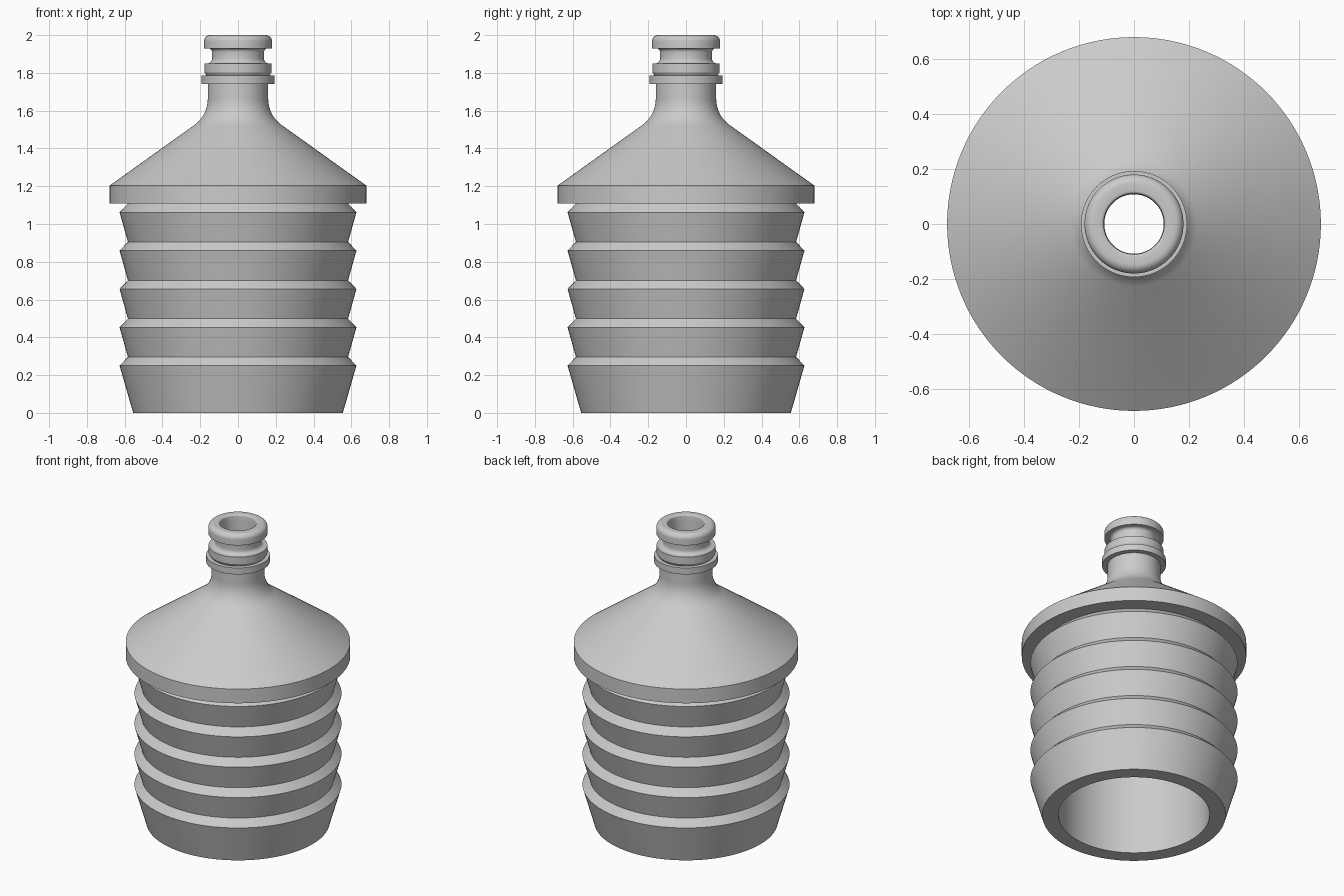
import bpy, bmesh, math

cube = bpy.data.objects.get("Cube")
if cube:
    bpy.data.objects.remove(cube, do_unlink=True)

SEGMENTS = 128


def arc(r, z, radius, start, end, steps=8):
    """Points (r, z) along an arc, angles in degrees."""
    pts = []
    for i in range(steps + 1):
        a = math.radians(start + (end - start) * i / steps)
        pts.append((r + radius * math.cos(a), z + radius * math.sin(a)))
    return pts


def lathe(name, profile, material):
    """Revolve a closed (r, z) profile around the z axis."""
    bm = bmesh.new()
    rings = []
    for r, z in profile:
        ring = []
        for i in range(SEGMENTS):
            a = math.tau * i / SEGMENTS
            ring.append(bm.verts.new((r * math.cos(a), r * math.sin(a), z)))
        rings.append(ring)
    for k, low in enumerate(rings):
        high = rings[(k + 1) % len(rings)]
        for i in range(SEGMENTS):
            j = (i + 1) % SEGMENTS
            bm.faces.new((low[i], low[j], high[j], high[i]))
    bmesh.ops.recalc_face_normals(bm, faces=bm.faces)
    mesh = bpy.data.meshes.new(name)
    bm.to_mesh(mesh)
    bm.free()
    mesh.materials.append(material)
    obj = bpy.data.objects.new(name, mesh)
    bpy.context.collection.objects.link(obj)
    bpy.ops.object.select_all(action="DESELECT")
    obj.select_set(True)
    bpy.context.view_layer.objects.active = obj
    bpy.ops.object.shade_smooth_by_angle(angle=math.radians(25))
    return obj


# Material
grey = bpy.data.materials.new("light grey")
grey.use_nodes = True
colour = (0.6, 0.6, 0.6, 1)
grey.diffuse_color = colour
grey.node_tree.nodes["Principled BSDF"].inputs["Base Color"].default_value = colour

# Barbed stem: tapered foot, then sawtooth ridges
profile = [(0.555, 0)]
for i in range(5):
    crest = 0.25 + 0.203 * i
    profile += [(0.627, crest), (0.583, crest + 0.046)]

# Stop collar and conical shoulder
profile += [(0.583, 1.108), (0.68, 1.108), (0.68, 1.203)]

# Shoulder blends into the neck
profile += arc(0.329, 1.662, 0.169, 234.2, 180, 12)

# Stepped neck flange
profile += [(0.16, 1.742), (0.193, 1.742), (0.193, 1.785), (0.167, 1.785),
            (0.178, 1.803), (0.178, 1.85)]

# Seal groove
profile += arc(0.163, 1.875, 0.025, 270, 180, 5)
profile += arc(0.158, 1.91, 0.02, 180, 90, 5)

# Rounded mouth ring
profile += [(0.18, 1.93)]
profile += arc(0.147, 1.967, 0.033, 0, 90)
profile += arc(0.12, 1.99, 0.01, 90, 180, 4)

# Through bore widening to the hollow stem
profile += [(0.108, 1.96), (0.108, 1.49), (0.458, 1.237), (0.458, 0)]

lathe("barbed_fitting", profile, grey)
